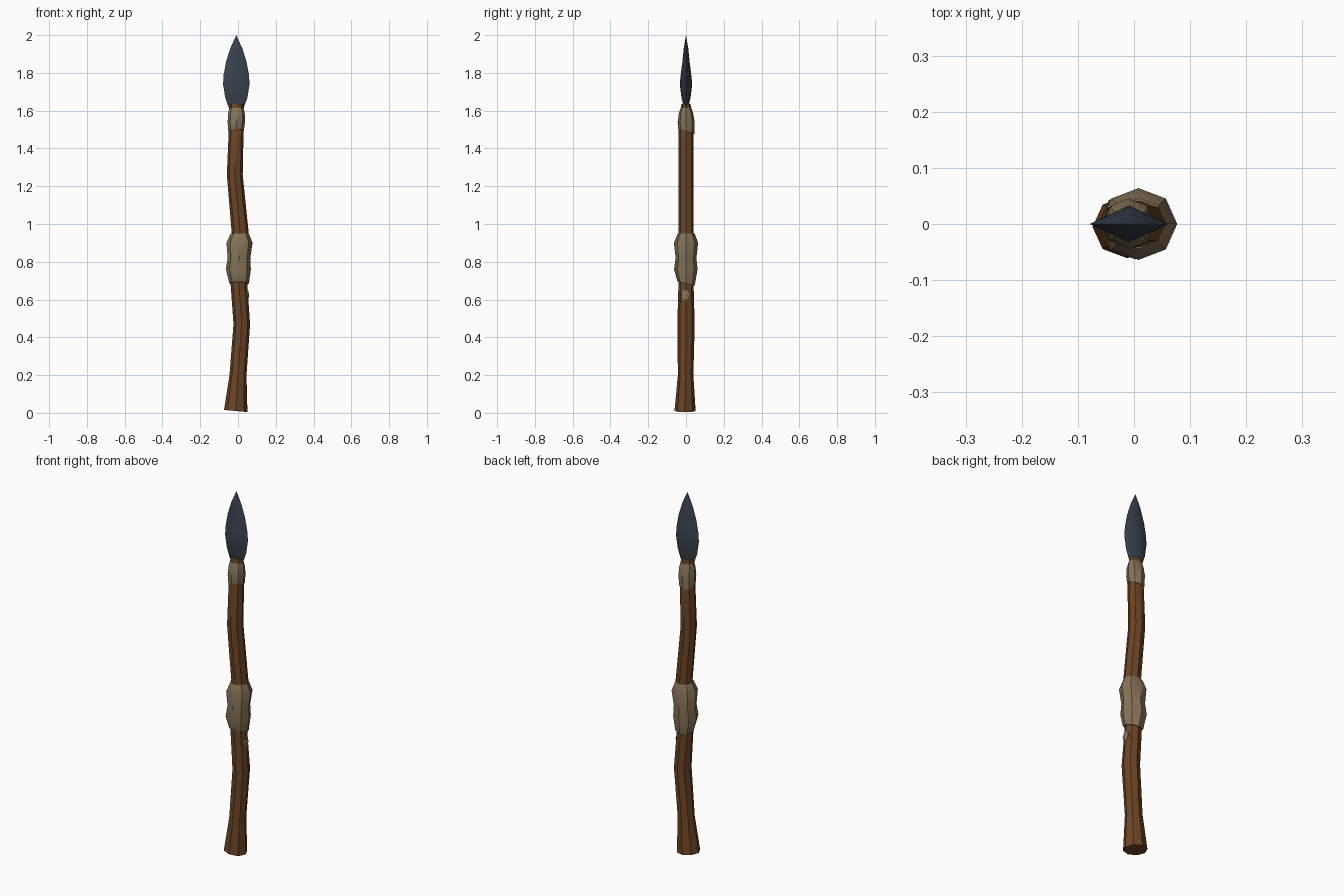
import bpy, bmesh, math

def material(name, rgb):
    m = bpy.data.materials.new(name)
    m.diffuse_color = (*rgb, 1)
    return m

WOOD = material("brown wood", (0.15, 0.058, 0.018))
WRAP = material("tan leather", (0.24, 0.17, 0.095))
STONE = material("dark stone", (0.042, 0.055, 0.078))

def loft(name, rings, sides, mat, angle, phase=0.0, tilt=(0, 0)):
    """Skin rings (z, x centre, y centre, x radius, y radius); tilt slants the first ring."""
    bm = bmesh.new()
    loops = []
    for k, (z, cx, cy, rx, ry) in enumerate(rings):
        if rx == 0:
            loops.append([bm.verts.new((cx, cy, z))])
            continue
        ring = []
        for i in range(sides):
            a = math.tau * (i + phase) / sides
            dx, dy = rx * math.cos(a), ry * math.sin(a)
            dz = tilt[0] * dx + tilt[1] * dy if k == 0 else 0
            ring.append(bm.verts.new((cx + dx, cy + dy, z + dz)))
        loops.append(ring)
    for a, b in zip(loops, loops[1:]):
        for i in range(sides):
            j = (i + 1) % sides
            if len(b) == 1:
                bm.faces.new((a[i], a[j], b[0]))
            else:
                bm.faces.new((a[i], a[j], b[j], b[i]))
    for end in (loops[0], loops[-1]):
        if len(end) > 1:
            bm.faces.new(end)
    bmesh.ops.recalc_face_normals(bm, faces=bm.faces)
    me = bpy.data.meshes.new(name)
    bm.to_mesh(me)
    bm.free()
    me.materials.append(mat)
    ob = bpy.data.objects.new(name, me)
    bpy.context.collection.objects.link(ob)
    bpy.ops.object.select_all(action='DESELECT')
    ob.select_set(True)
    bpy.context.view_layer.objects.active = ob
    bpy.ops.object.shade_smooth_by_angle(angle=math.radians(angle))
    return ob

# Crooked wooden shaft with a flared butt
loft("shaft", [
    (0.010, -0.012, -0.005, 0.062, 0.056),
    (0.20, 0.000, -0.002, 0.045, 0.041),
    (0.47, 0.020, 0.000, 0.044, 0.046),
    (0.68, 0.005, 0.000, 0.044, 0.040),
    (0.95, 0.012, 0.000, 0.045, 0.041),
    (1.26, -0.017, 0.000, 0.042, 0.041),
    (1.52, -0.009, 0.000, 0.039, 0.039),
    (1.635, -0.008, 0.000, 0.036, 0.024)], 8, WOOD, 40, tilt=(-0.09, 0))

# Bulging hand grip made of two wound bands
loft("grip_wrap", [
    (0.685, 0.006, 0.000, 0.052, 0.046),
    (0.76, 0.002, -0.001, 0.066, 0.062),
    (0.82, 0.005, 0.000, 0.060, 0.055),
    (0.90, 0.008, 0.000, 0.069, 0.064),
    (0.95, 0.009, 0.001, 0.048, 0.045)], 8, WRAP, 40, tilt=(0, -0.25))

# Loose wrap end lying flat on the right side of the shaft
loft("wrap_end", [
    (0.60, 0.046, -0.004, 0.010, 0.014),
    (0.625, 0.046, -0.003, 0.012, 0.025),
    (0.648, 0.044, -0.003, 0.010, 0.014)], 6, WRAP, 40)

# Binding below the blade
loft("head_binding", [
    (1.49, -0.010, 0.001, 0.041, 0.043),
    (1.54, -0.009, 0.001, 0.046, 0.045),
    (1.585, -0.008, 0.000, 0.044, 0.038),
    (1.613, -0.008, 0.000, 0.038, 0.029)], 8, WRAP, 40, tilt=(0.1, -0.3))

# Leaf-shaped blade with a diamond section
loft("blade", [(z, -0.009, 0, rx, ry) for z, rx, ry in (
    (1.605, 0.036, 0.010), (1.67, 0.059, 0.024), (1.74, 0.070, 0.033),
    (1.79, 0.067, 0.028), (1.86, 0.054, 0.019), (1.93, 0.032, 0.012),
    (2.0, 0, 0))], 4, STONE, 60)
